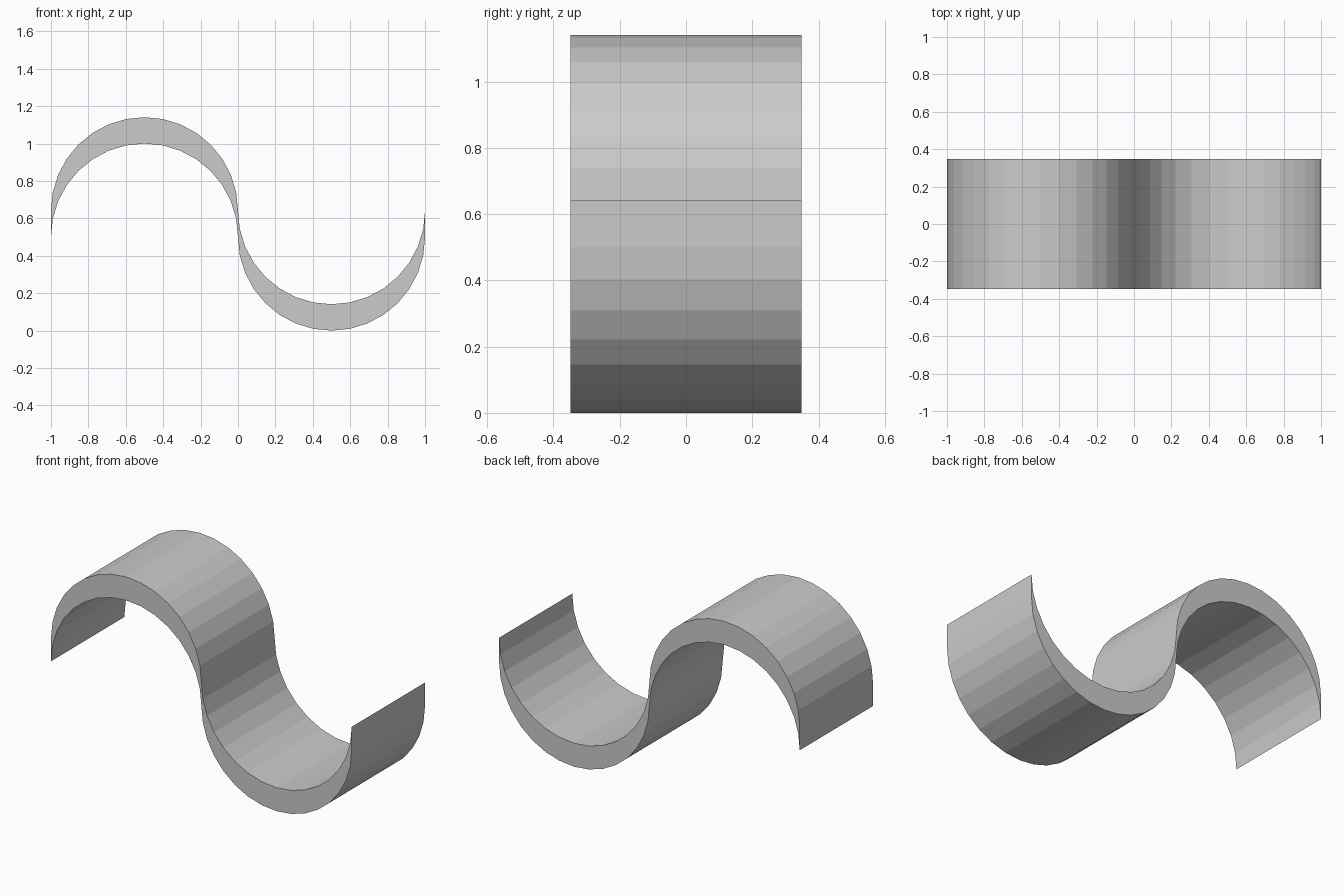
import bpy, bmesh
from math import sin, cos, pi

if "Cube" in bpy.data.objects:
    bpy.data.objects.remove(bpy.data.objects["Cube"])

RADIUS, THICK, HALF_WIDTH, SEGS = 0.5, 0.141, 0.348, 16

# S-shaped path: a half-circle hump followed by a half-circle dip
hump = [(-0.5 - RADIUS * cos(pi * i / SEGS), 0.5 + RADIUS * sin(pi * i / SEGS))
        for i in range(SEGS + 1)]
dip = [(x + 1, 1 - z) for x, z in hump]
path = hump + dip[1:]

# Wave band: the path and its copy shifted straight up, front and back
bm = bmesh.new()
rings = []
for x, z in path:
    rings.append([bm.verts.new((x, y, z + h)) for y, h in (
        (-HALF_WIDTH, 0), (HALF_WIDTH, 0), (HALF_WIDTH, THICK), (-HALF_WIDTH, THICK))])
for a, b in zip(rings, rings[1:]):
    for k in range(4):
        n = (k + 1) % 4
        bm.faces.new((a[k], a[n], b[n], b[k]))
bm.faces.new(rings[0])
bm.faces.new(rings[-1][::-1])
bmesh.ops.recalc_face_normals(bm, faces=bm.faces)

mesh = bpy.data.meshes.new("wave_band")
bm.to_mesh(mesh)
bm.free()
band = bpy.data.objects.new("wave_band", mesh)
bpy.context.collection.objects.link(band)
